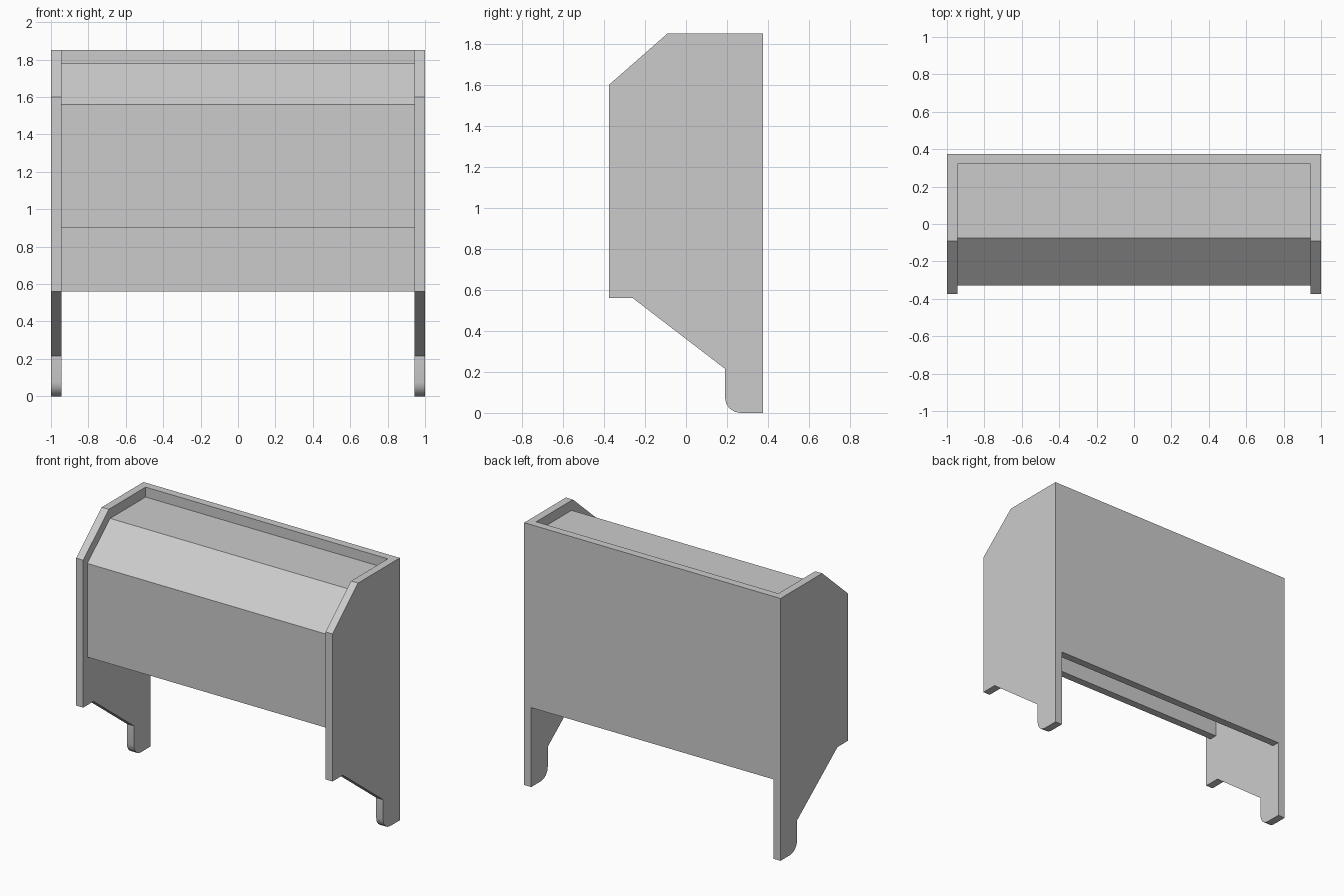
import bpy, bmesh
from math import sin, cos, pi

cube = bpy.data.objects.get("Cube")
if cube:
    bpy.data.objects.remove(cube, do_unlink=True)

GREY = (0.6, 0.6, 0.6, 1.0)
grey = bpy.data.materials.new("plain grey")
grey.use_nodes = True
grey.diffuse_color = GREY
grey.node_tree.nodes["Principled BSDF"].inputs["Base Color"].default_value = GREY

BOARD = 0.055          # board thickness
INNER = 1 - BOARD      # inside face of the side panels


def extrude_profile(name, profile, x0, x1):
    """Extrude a closed (y, z) profile from x0 to x1."""
    bm = bmesh.new()
    face = bm.faces.new([bm.verts.new((x0, y, z)) for y, z in profile])
    grown = bmesh.ops.extrude_face_region(bm, geom=[face])["geom"]
    moved = [v for v in grown if isinstance(v, bmesh.types.BMVert)]
    bmesh.ops.translate(bm, verts=moved, vec=(x1 - x0, 0, 0))
    bmesh.ops.recalc_face_normals(bm, faces=bm.faces)
    mesh = bpy.data.meshes.new(name)
    bm.to_mesh(mesh)
    bm.free()
    mesh.materials.append(grey)
    obj = bpy.data.objects.new(name, mesh)
    bpy.context.collection.objects.link(obj)
    bpy.ops.object.select_all(action="DESELECT")
    obj.select_set(True)
    bpy.context.view_layer.objects.active = obj
    bpy.ops.object.shade_smooth_by_angle(angle=pi / 6)
    return obj


# Side panels with a chamfered top, raked underside and rounded foot
R = 0.075
toe = [(0.19 + R - R * sin(a), R - R * cos(a))
       for a in (i * pi / 8 for i in range(5))]
side = [(-0.375, 1.6), (-0.09, 1.85), (0.375, 1.85), (0.375, 0)]
side += toe + [(0.19, 0.215), (-0.26, 0.56), (-0.375, 0.56)]
extrude_profile("left_side_panel", side, INNER, 1)
extrude_profile("right_side_panel", side, -1, -INNER)

# Back board between the sides
back = [(0.32, 0.56), (0.375, 0.56), (0.375, 1.85), (0.32, 1.85)]
extrude_profile("back_panel", back, -INNER, INNER)

# Hood: front board, sloping board and recessed top as one bent shell
hood = [(-0.33, 0.9), (-0.33, 1.56), (-0.075, 1.78), (0.32, 1.78),
        (0.32, 1.725), (-0.055, 1.725), (-0.275, 1.535), (-0.275, 0.9)]
extrude_profile("front_and_top_hood", hood, -INNER, INNER)
